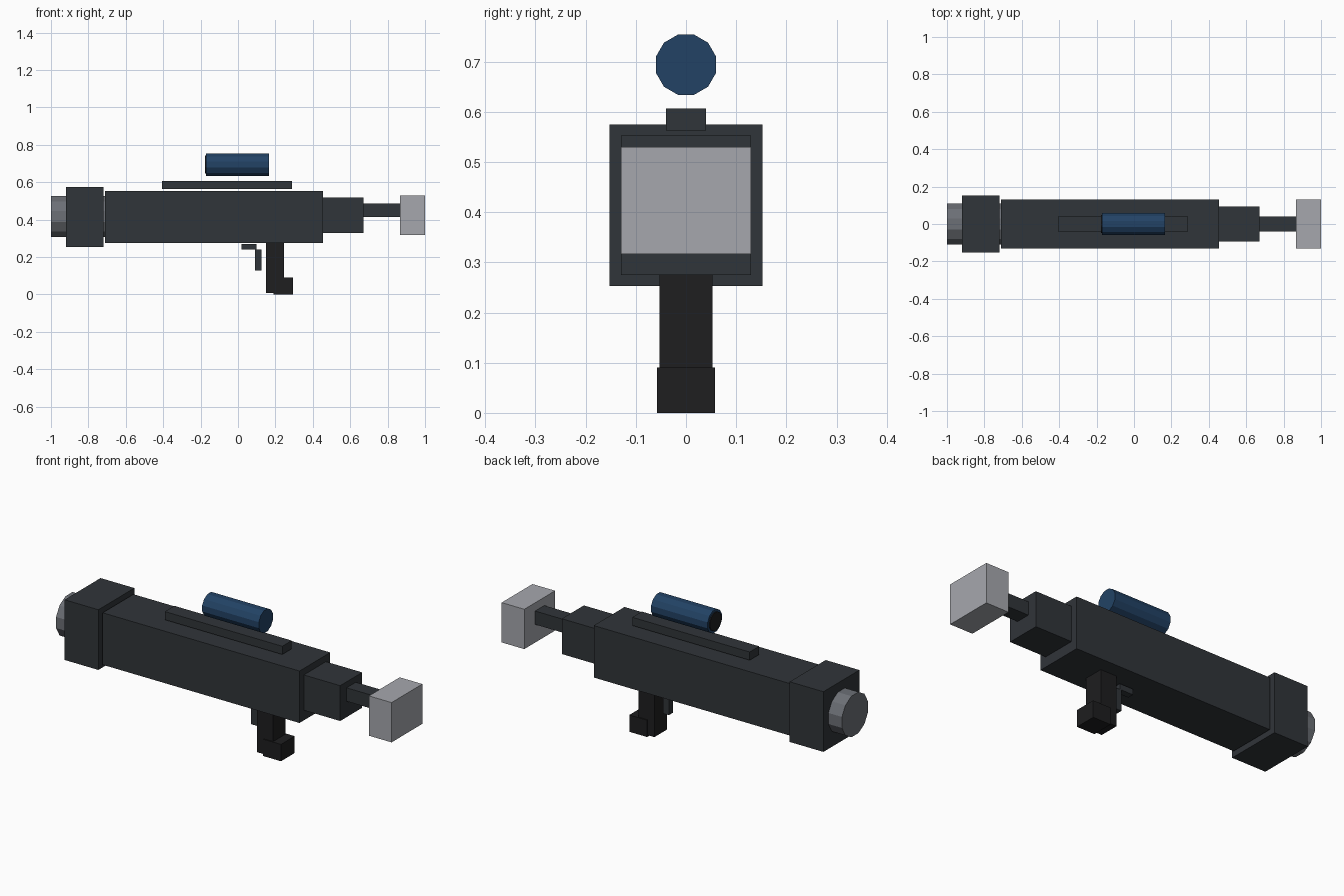
import bpy, math
from mathutils import Matrix

if "Cube" in bpy.data.objects:
    bpy.data.objects.remove(bpy.data.objects["Cube"])


def material(name, rgb):
    m = bpy.data.materials.new(name)
    m.diffuse_color = (*rgb, 1)
    m.use_nodes = True
    m.node_tree.nodes["Principled BSDF"].inputs["Base Color"].default_value = m.diffuse_color
    return m


GUNMETAL = material("gunmetal", (0.030, 0.035, 0.041))
BLACK = material("black", (0.013, 0.013, 0.014))
BLUE = material("blue", (0.016, 0.055, 0.13))
STEEL = material("steel", (0.15, 0.16, 0.18))
PALE = material("pale_grey", (0.38, 0.39, 0.42))


def box(name, x, y, z, mat):
    """Box from x range, half width y and z range."""
    bpy.ops.mesh.primitive_cube_add(size=1)
    ob = bpy.context.object
    ob.name = name
    ob.data.transform(Matrix.Diagonal((x[1] - x[0], 2 * y, z[1] - z[0], 1)))
    ob.location = ((x[0] + x[1]) / 2, 0, (z[0] + z[1]) / 2)
    ob.data.materials.append(mat)
    return ob


def tube(name, x, apothem, z, mat, sides=12):
    """Faceted cylinder along x with a flat facet on top."""
    bpy.ops.mesh.primitive_cylinder_add(
        vertices=sides, radius=apothem / math.cos(math.pi / sides), depth=x[1] - x[0])
    ob = bpy.context.object
    ob.name = name
    ob.data.transform(Matrix.Rotation(math.pi / 2, 4, 'Y')
                      @ Matrix.Rotation(math.pi / sides, 4, 'Z'))
    ob.location = ((x[0] + x[1]) / 2, 0, z)
    ob.data.materials.append(mat)
    return ob


# Main housing and muzzle
box("main_body", (-0.71, 0.455), 0.13, (0.275, 0.553), GUNMETAL)
box("front_collar", (-0.92, -0.72), 0.152, (0.253, 0.575), GUNMETAL)
tube("muzzle_barrel", (-1.0, -0.705), 0.11, 0.416, STEEL)

# Rear housing and shoulder stock
box("rear_block", (0.455, 0.67), 0.093, (0.329, 0.518), GUNMETAL)
box("stock_rod", (0.67, 0.866), 0.039, (0.414, 0.486), GUNMETAL)
box("shoulder_pad", (0.866, 1.0), 0.13, (0.317, 0.53), PALE)

# Top rail and scope
box("top_rail", (-0.405, 0.29), 0.04, (0.563, 0.607), GUNMETAL)
tube("scope", (-0.17, 0.165), 0.06, 0.694, BLUE)
tube("scope_lens", (-0.176, -0.165), 0.048, 0.694, BLACK)

# Grip and trigger
box("grip", (0.15, 0.245), 0.053, (0.008, 0.276), BLACK)
box("grip_foot", (0.19, 0.295), 0.058, (0.0, 0.09), BLACK)
box("trigger_guard_top", (0.02, 0.10), 0.017, (0.24, 0.27), GUNMETAL)
box("trigger_guard_bar", (0.09, 0.125), 0.017, (0.128, 0.24), GUNMETAL)
